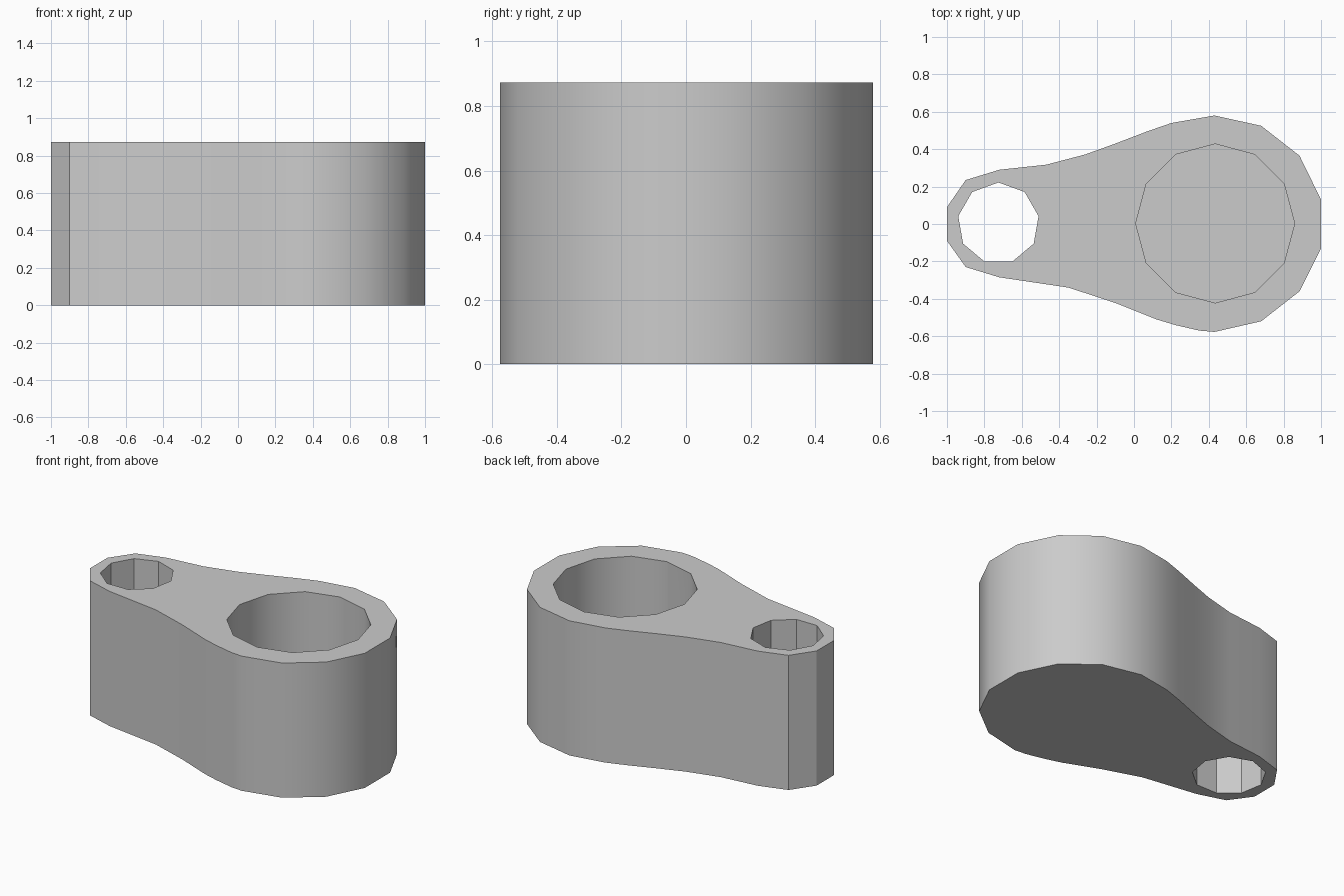
import bpy
import bmesh
import math
from math import sin, cos, pi

cube = bpy.data.objects.get("Cube")
if cube:
    bpy.data.objects.remove(cube, do_unlink=True)

HEIGHT = 0.873
FLOOR = 0.15

# Single plain grey
grey = bpy.data.materials.new("plain_grey")
grey.use_nodes = True
grey.diffuse_color = (0.6, 0.6, 0.6, 1)
grey.node_tree.nodes["Principled BSDF"].inputs["Base Color"].default_value = (0.6, 0.6, 0.6, 1)


def prism(name, outline, bottom, top):
    """Extrude a closed counter-clockwise outline between two heights."""
    bm = bmesh.new()
    face = bm.faces.new([bm.verts.new((x, y, bottom)) for x, y in outline])
    result = bmesh.ops.extrude_face_region(bm, geom=[face], use_keep_orig=True)
    for v in result["geom"]:
        if isinstance(v, bmesh.types.BMVert):
            v.co.z = top
    bmesh.ops.recalc_face_normals(bm, faces=bm.faces)
    mesh = bpy.data.meshes.new(name)
    bm.to_mesh(mesh)
    bm.free()
    mesh.materials.append(grey)
    obj = bpy.data.objects.new(name, mesh)
    bpy.context.collection.objects.link(obj)
    return obj


def ring(x, y, radius, sides):
    """Regular polygon with one corner pointing to +y."""
    angles = [pi / 2 + 2 * pi * i / sides for i in range(sides)]
    return [(x + radius * cos(a), y + radius * sin(a)) for a in angles]


# Tapered link body: back edge right to left, then front edge left to right
back = [(1, 0.13), (0.885, 0.365), (0.68, 0.525), (0.43, 0.58), (0.2, 0.54),
        (0.07, 0.495), (-0.1, 0.43), (-0.26, 0.372), (-0.47, 0.317),
        (-0.72, 0.29), (-0.9, 0.235), (-1, 0.09)]
front = [(-1, -0.09), (-0.9, -0.23), (-0.72, -0.285), (-0.35, -0.34),
         (-0.1, -0.422), (0.12, -0.51), (0.22, -0.54), (0.35, -0.57),
         (0.43, -0.577), (0.68, -0.52), (0.885, -0.36), (1, -0.13)]
body = prism("link_body", back + front, 0, HEIGHT)

# Large blind socket and small through hole
cutters = [
    prism("socket_cutter", ring(0.434, 0.003, 0.425, 12), FLOOR, HEIGHT + 0.2),
    prism("hole_cutter", ring(-0.725, 0.004, 0.218, 9), -0.2, HEIGHT + 0.2),
]
bpy.ops.object.select_all(action="DESELECT")
bpy.context.view_layer.objects.active = body
body.select_set(True)
for cutter in cutters:
    cutter.hide_render = True
    mod = body.modifiers.new("cut", "BOOLEAN")
    mod.operation = "DIFFERENCE"
    mod.solver = "EXACT"
    mod.object = cutter
    bpy.ops.object.modifier_apply(modifier=mod.name)
    bpy.data.objects.remove(cutter, do_unlink=True)

# Smooth walls, crisp rims
bpy.ops.object.shade_smooth_by_angle(angle=math.radians(30.5))
